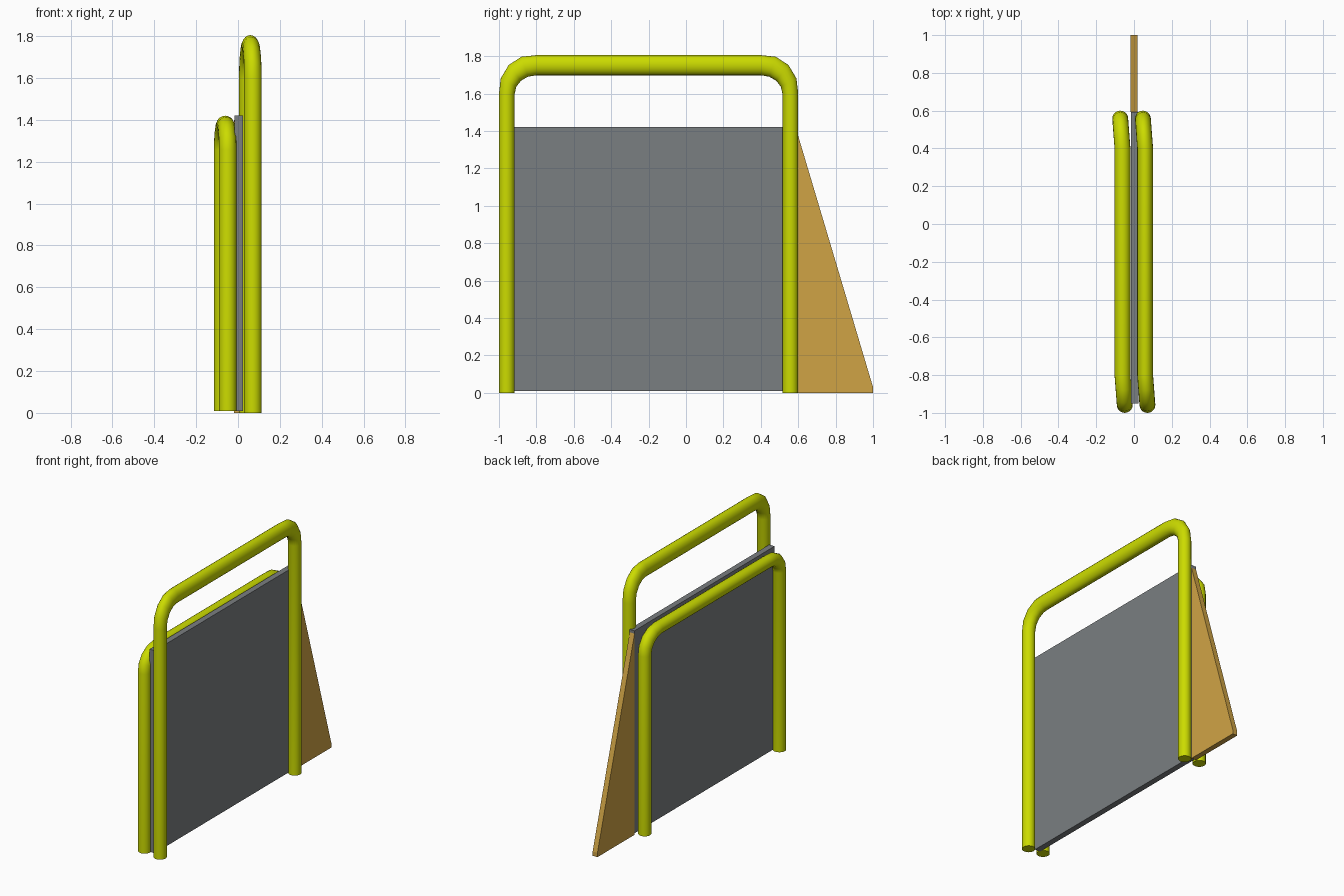
import bpy, bmesh, math
from math import sin, cos, pi

if "Cube" in bpy.data.objects:
    bpy.data.objects.remove(bpy.data.objects["Cube"])

def material(name, color):
    m = bpy.data.materials.new(name)
    m.diffuse_color = color
    m.use_nodes = True
    m.node_tree.nodes["Principled BSDF"].inputs["Base Color"].default_value = m.diffuse_color
    return m

YELLOW = material("yellow_paint", (0.60, 0.71, 0.0, 1))
WOOD = material("tan_board", (0.63, 0.37, 0.06, 1))
SLATE = material("slate_grey", (0.195, 0.21, 0.22, 1))

def finish(name, bm, mat=None, smooth=False):
    bmesh.ops.recalc_face_normals(bm, faces=bm.faces[:])
    me = bpy.data.meshes.new(name)
    bm.to_mesh(me)
    bm.free()
    ob = bpy.data.objects.new(name, me)
    bpy.context.collection.objects.link(ob)
    if mat:
        me.materials.append(mat)
    if smooth:
        bpy.ops.object.select_all(action='DESELECT')
        ob.select_set(True)
        bpy.context.view_layer.objects.active = ob
        bpy.ops.object.shade_smooth_by_angle(angle=math.radians(40))
    return ob

def slab(name, outline, x0, x1, mat=None):
    """Extrude a (y, z) outline from x0 to x1."""
    bm = bmesh.new()
    face = bm.faces.new([bm.verts.new((x0, y, z)) for y, z in outline])
    ext = bmesh.ops.extrude_face_region(bm, geom=[face])
    verts = [v for v in ext["geom"] if isinstance(v, bmesh.types.BMVert)]
    bmesh.ops.translate(bm, verts=verts, vec=(x1 - x0, 0, 0))
    return finish(name, bm, mat)

def hoop(name, bar_x, z0, top, stretch):
    """Inverted U of tube; each leg is bent slightly sideways from the bar."""
    r, sides, steps = 0.042, 20, 4
    bend_y, bend_z, skew, bulge = 0.157, 0.12, 0.012, 0.009
    front, back = -0.958, 0.558
    bar_z = (top - z0) / stretch - r
    # path entries: x, y, z, angle of the ring's outward direction
    path = [(bar_x + skew, front, 0, pi)]
    for cy, a0, a1 in ((front + bend_y, pi, pi / 2), (back - bend_y, pi / 2, 0)):
        for i in range(steps + 1):
            a = a0 + (a1 - a0) * i / steps
            path.append((bar_x - skew * cos(a), cy + bend_y * cos(a),
                         bar_z - bend_z + bend_z * sin(a), a))
    path.append((bar_x - skew, back, 0, 0))
    bm = bmesh.new()
    rings = []
    for x, y, z, a in path:
        ring = []
        for k in range(sides):
            t = 2 * pi * k / sides
            # outer side of each bend is slightly fuller
            d = r * cos(t) + bulge * abs(sin(2 * a)) * max(0, cos(t))
            ring.append(bm.verts.new((x + r * sin(t), y + d * cos(a),
                                      z0 + stretch * (z + d * sin(a)))))
        rings.append(ring)
    for p, q in zip(rings, rings[1:]):
        for k in range(sides):
            n = (k + 1) % sides
            bm.faces.new((p[k], p[n], q[n], q[k]))
    bm.faces.new(rings[0])
    bm.faces.new(rings[-1])
    return finish(name, bm, YELLOW, True)

# Flat upright panel
slab("panel", [(-0.95, 0.01), (0.592, 0.01), (0.592, 1.42), (-0.95, 1.42)], -0.017, 0.024, SLATE)

# Sloping brace board behind the panel
slab("brace_board", [(0.592, 0), (1, 0), (1, 0.03), (0.592, 1.4)], -0.018, 0.019, WOOD)

# Tube handrails on either side of the panel
hoop("tall_rail", 0.059, 0.0, 1.805, 1.277)
hoop("low_rail", -0.061, 0.01, 1.42, 1.0)
